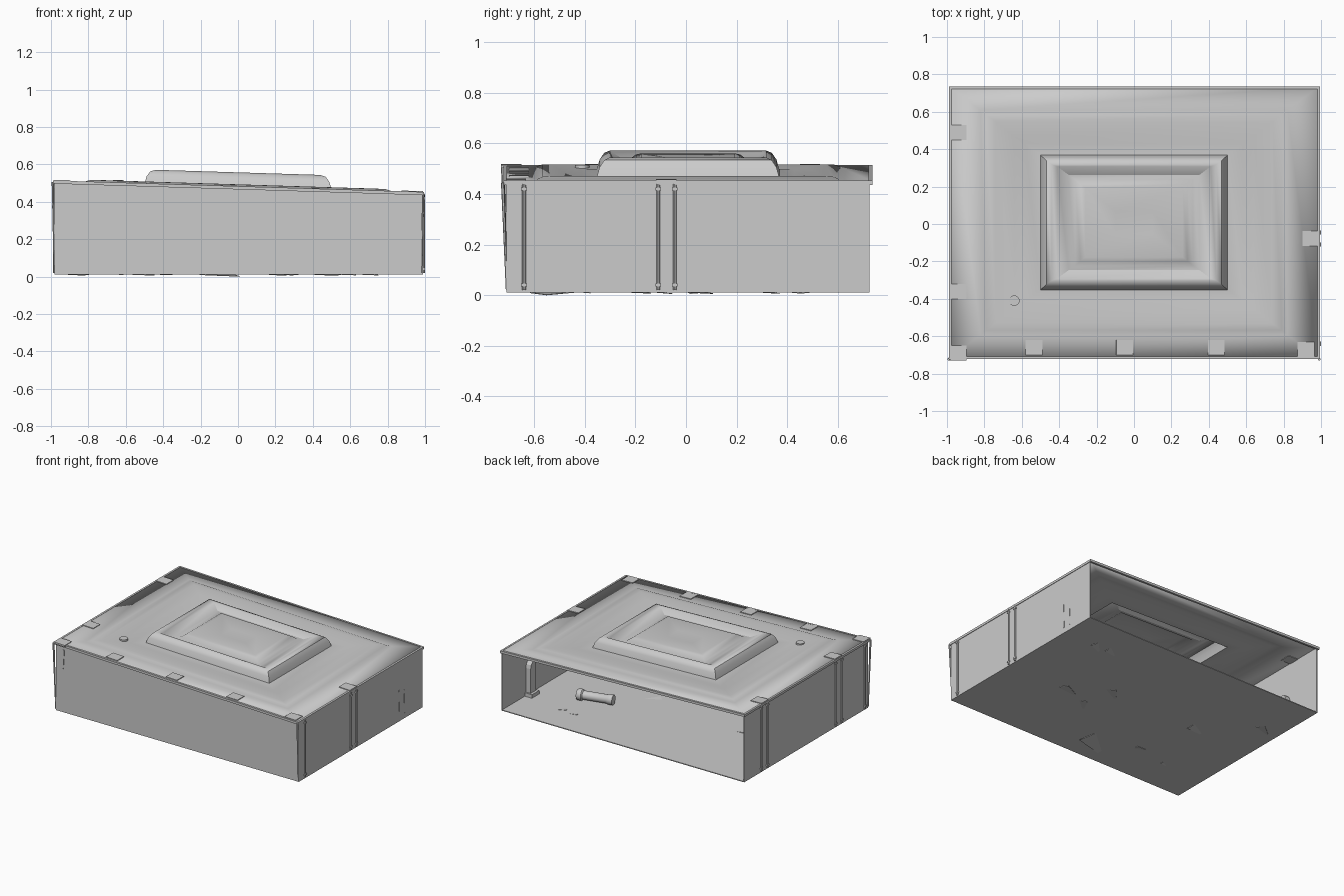
import bpy, bmesh, math
from mathutils import Vector

if "Cube" in bpy.data.objects:
    bpy.data.objects.remove(bpy.data.objects["Cube"])


def roof_z(x):
    return 0.48 - 0.031 * x


def mesh_object(name, verts, faces):
    me = bpy.data.meshes.new(name)
    me.from_pydata(verts, [], faces)
    bm = bmesh.new()
    bm.from_mesh(me)
    bmesh.ops.recalc_face_normals(bm, faces=bm.faces)
    bm.to_mesh(me)
    bm.free()
    ob = bpy.data.objects.new(name, me)
    bpy.context.collection.objects.link(ob)
    return ob


def box(name, loc, size, rot=(0, 0, 0)):
    x, y, z = (s / 2 for s in size)
    v = [(a, b, c) for a in (-x, x) for b in (-y, y) for c in (-z, z)]
    f = [(0, 1, 3, 2), (4, 6, 7, 5), (0, 4, 5, 1), (2, 3, 7, 6), (0, 2, 6, 4), (1, 5, 7, 3)]
    ob = mesh_object(name, v, f)
    ob.location, ob.rotation_euler = loc, rot
    return ob


def prism(name, bottom, top):
    n = len(bottom)
    f = [tuple(range(n)), tuple(range(n, 2 * n))]
    f += [(i, (i + 1) % n, n + (i + 1) % n, n + i) for i in range(n)]
    return mesh_object(name, bottom + top, f)


def lathe(name, profile, start, end, n=16):
    # profile of (radius, fraction along axis) turned between two points
    a, b = Vector(start), Vector(end)
    q = (b - a).to_track_quat('Z', 'Y')
    length = (b - a).length
    v = [a + q @ Vector((r * math.cos(2 * math.pi * i / n), r * math.sin(2 * math.pi * i / n), t * length))
         for r, t in profile for i in range(n)]
    m = len(profile)
    f = [(k * n + i, k * n + (i + 1) % n, (k + 1) * n + (i + 1) % n, (k + 1) * n + i)
         for k in range(m - 1) for i in range(n)]
    f += [tuple(range(n)), tuple(range((m - 1) * n, m * n))]
    ob = mesh_object(name, v, f)
    smooth(ob, 40)
    return ob


def smooth(ob, angle):
    bpy.ops.object.select_all(action='DESELECT')
    ob.select_set(True)
    bpy.context.view_layer.objects.active = ob
    bpy.ops.object.shade_smooth_by_angle(angle=math.radians(angle))


X0, X1, Y0, Y1, F = -0.98, 0.99, -0.71, 0.725, 0.014

# Floor and three walls; the back stays open
box("floor", (0.005, 0.008, F), (1.97, 1.435, 0.006))


def wall(name, p, q, inward):
    low = [(p[0], p[1], F), (q[0], q[1], F)]
    low += [(q[0] + inward[0], q[1] + inward[1], F), (p[0] + inward[0], p[1] + inward[1], F)]
    prism(name, low, [(x, y, roof_z(x) - 0.008) for x, y, _ in low])


wall("front_wall", (X0, Y0), (X1, Y0), (0, 0.006))
wall("left_wall", (X0, Y0), (X0, Y1), (0.006, 0))
wall("right_wall", (X1, Y0), (X1, Y1), (-0.006, 0))

# Sloping ceiling with stepped tray mouldings: half width, half depth, rise
rings = [(0.985, 0.725, 0), (0.82, 0.60, 0), (0.79, 0.575, 0.010), (0.74, 0.54, 0.011),
         (0.64, 0.46, 0.003), (0.58, 0.42, -0.004), (0.50, 0.36, 0), (0.487, 0.348, 0.04),
         (0.468, 0.33, 0.066), (0.44, 0.31, 0.075), (0.41, 0.30, 0.069), (0.35, 0.255, 0.043),
         (0.315, 0.23, 0.046), (0.285, 0.205, 0.065), (0.26, 0.185, 0.070), (0.10, 0.06, 0.060)]
v, f = [], []
for hx, hy, h in rings:
    v += [(sx * hx, sy * hy + 0.008, roof_z(sx * hx) + h)
          for sx, sy in ((-1, -1), (1, -1), (1, 1), (-1, 1))]
for k in range(len(rings) - 1):
    f += [(4 * k + i, 4 * k + (i + 1) % 4, 4 * k + 4 + (i + 1) % 4, 4 * k + 4 + i) for i in range(4)]
f.append(tuple(range(len(v) - 4, len(v))))
ceiling = mesh_object("tray_ceiling", v, f)
mod = ceiling.modifiers.new("thickness", 'SOLIDIFY')
mod.thickness, mod.offset = 0.004, 0
smooth(ceiling, 35)


# Ceiling edge trim
def trim(name, xa, xb, ya, yb):
    c = [(xa, ya), (xb, ya), (xb, yb), (xa, yb)]
    prism(name, [(x, y, roof_z(x) - 0.014) for x, y in c], [(x, y, roof_z(x) + 0.003) for x, y in c])


trim("front_trim", -0.99, 0.99, -0.722, -0.708)
trim("back_trim", -0.99, 0.99, 0.722, 0.736)
trim("left_trim", -0.99, -0.976, -0.722, 0.736)
trim("right_trim", 0.98, 0.994, -0.722, 0.736)

# Square bracket tabs along the ceiling edges
tilt = (0, math.atan(0.031), 0)
for x, y in [(-0.535, -0.66), (-0.05, -0.66), (0.44, -0.66), (0.92, -0.672),
             (0.945, -0.078), (-0.94, -0.69), (-0.94, 0.49), (-0.94, -0.36)]:
    box("ceiling_tab", (x, y, roof_z(x) + 0.001), (0.09, 0.08, 0.012), tilt)

# Thin wall pipes with end clamps
for x, ys in ((0.992, (-0.045, -0.11, -0.64)), (-0.983, (0.53, 0.46, -0.33, -0.40, -0.67))):
    for y in ys:
        lathe("wall_pipe", [(0.007, 0), (0.007, 1)], (x, y, 0.02), (x, y, roof_z(x) - 0.01), 8)
        for z in (0.04, roof_z(x) - 0.03):
            box("pipe_clamp", (x, y, z), (0.014, 0.022, 0.012))

# Leaning strips at the front corners
for sx in (-1, 1):
    lathe("corner_strip", [(0.004, 0), (0.007, 1)], (sx * 0.982, -0.708, 0.02),
          (sx * 0.990, -0.724, roof_z(sx) - 0.005), 6)
for x, z in ((-0.92, 0.40),):
    box("front_crack", (x, -0.711, z), (0.012, 0.006, 0.14), (0, 0.06, 0))
for y, h in ((0.455, 0.19), (0.515, 0.17)):
    box("side_crack", (0.989, y, 0.05 + h / 2), (0.006, 0.006, h), (0.04, 0, 0))

# Small ceiling fitting
lathe("ceiling_fitting", [(0.028, 0), (0.028, 1)], (-0.64, -0.41, 0.492), (-0.64, -0.41, 0.515), 20)

# Arched wall pilasters near the open back
for sx, wx in ((1, X1), (-1, X0)):
    out = [(-0.03, 0.04), (0.03, 0.04), (0.03, 0.22)]
    out += [(0.03 * math.cos(a), 0.22 + 0.045 * math.sin(a)) for a in (0.6, 1.1, 1.57, 2.04, 2.54)]
    out += [(-0.03, 0.22)]
    prism("wall_pilaster", [(wx - sx * 0.004, 0.42 + y, z) for y, z in out],
          [(wx - sx * 0.045, 0.42 + y, z) for y, z in out])
    box("pilaster_base", (wx - sx * 0.034, 0.42, 0.028), (0.06, 0.085, 0.03))

# Loose canisters on the floor
can = [(0.034, 0), (0.040, 0.03), (0.040, 0.14), (0.031, 0.17), (0.031, 0.84), (0.036, 0.87), (0.036, 1)]
lathe("lying_canister", can, (0.67, 0.30, 0.055), (0.42, 0.24, 0.055))
lathe("propped_canister", can, (0.80, -0.10, 0.055), (0.88, -0.30, 0.12))

# Scattered sheets lying on and slightly through the floor
sheets = [(-0.12, -0.50, 0.22, 0.3), (0.24, 0.03, 0.12, 0.9), (-0.51, 0.06, 0.12, 0.1),
          (-0.39, -0.41, 0.08, 0.0), (0.58, 0.48, 0.09, 0.2), (-0.84, 0.30, 0.11, 0.7),
          (-0.64, -0.44, 0.05, 0.1), (0.49, -0.13, 0.13, 0.5), (0.69, 0.47, 0.10, 0.4),
          (0.30, -0.20, 0.10, 1.1)]
for i, (x, y, s, r) in enumerate(sheets):
    box("loose_sheet", (x, y, 0.013), (s, s * 0.8, 0.003), (0.09 * (-1) ** i, 0.04, r))
